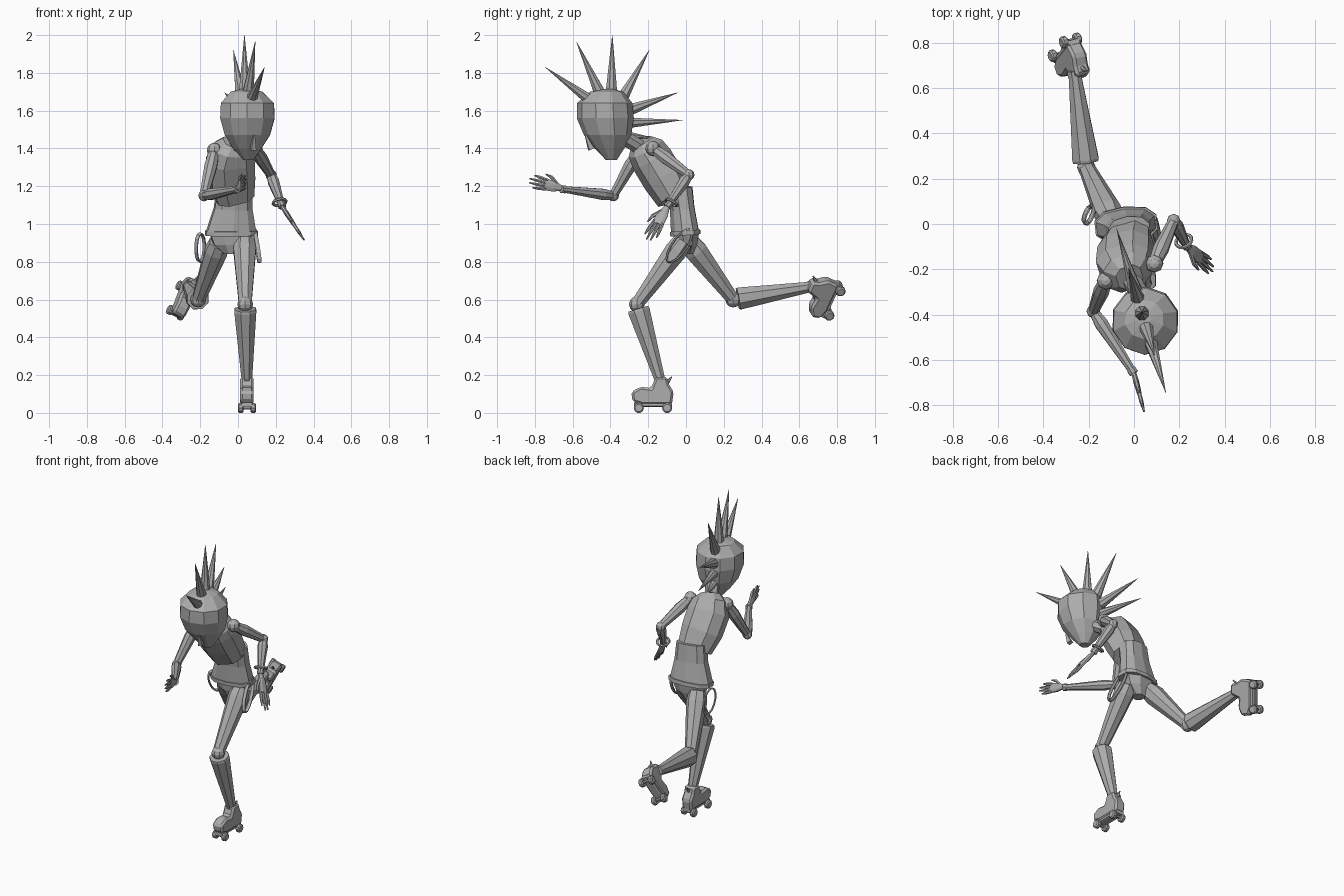
import bpy, bmesh, math
from mathutils import Vector as V, Matrix

cube = bpy.data.objects.get("Cube")
if cube:
    bpy.data.objects.remove(cube, do_unlink=True)

grey = bpy.data.materials.new("plain_grey")
grey.use_nodes = True
grey.diffuse_color = (0.42, 0.42, 0.42, 1)
grey.node_tree.nodes["Principled BSDF"].inputs["Base Color"].default_value = grey.diffuse_color


def finish(name, bm):
    bmesh.ops.recalc_face_normals(bm, faces=bm.faces)
    mesh = bpy.data.meshes.new(name)
    bm.to_mesh(mesh)
    bm.free()
    obj = bpy.data.objects.new(name, mesh)
    mesh.materials.append(grey)
    bpy.context.collection.objects.link(obj)
    return obj


def tube(name, points, radii, lateral=(1, 0, 0), sides=8, power=1.0, normal=None, closed=False):
    """Loft elliptical (or boxy, power < 1) sections along a path."""
    pts = [V(p) for p in points]
    n = len(pts)
    bm = bmesh.new()
    rings = []
    for i, p in enumerate(pts):
        if closed:
            d = pts[(i + 1) % n] - pts[i - 1]
        else:
            d = pts[min(i + 1, n - 1)] - pts[max(i - 1, 0)]
        d = V(normal) if normal else d.normalized()
        a = V(lateral) - d * d.dot(V(lateral))
        a.normalize()
        b = d.cross(a)
        r = radii[i] if isinstance(radii, list) else radii
        ra, rb = r if isinstance(r, tuple) else (r, r)
        ring = []
        for k in range(sides):
            t = 2 * math.pi * (k + 0.5) / sides
            c, s = math.cos(t), math.sin(t)
            c = math.copysign(abs(c) ** power, c)
            s = math.copysign(abs(s) ** power, s)
            ring.append(bm.verts.new(p + a * c * ra + b * s * rb))
        rings.append(ring)
    pairs = list(zip(rings, rings[1:]))
    if closed:
        pairs.append((rings[-1], rings[0]))
    for low, high in pairs:
        for k in range(sides):
            j = (k + 1) % sides
            bm.faces.new((low[k], low[j], high[j], high[k]))
    if not closed:
        bm.faces.new(rings[0])
        bm.faces.new(rings[-1])
    return finish(name, bm)


def ball(name, centre, radius):
    bm = bmesh.new()
    bmesh.ops.create_uvsphere(bm, u_segments=8, v_segments=6, radius=radius,
                              matrix=Matrix.Translation(centre))
    return finish(name, bm)


def loop(name, centre, long_axis, short_axis, radius, steps=14):
    """Closed ring of thin cord or band."""
    pts = []
    for k in range(steps):
        t = 2 * math.pi * k / steps
        pts.append(V(centre) + V(long_axis) * math.cos(t) + V(short_axis) * math.sin(t))
    return tube(name, pts, radius, V(long_axis).cross(V(short_axis)).normalized(), 6, closed=True)


# Head: an egg narrowing to the chin, facing slightly to its left
FACE = V((0.29, -0.957, 0))
tube("head",
     [(0.055, -0.395, 1.34), (0.05, -0.405, 1.40), (0.05, -0.415, 1.47), (0.05, -0.427, 1.56),
      (0.05, -0.43, 1.64), (0.045, -0.42, 1.70), (0.045, -0.415, 1.715)],
     [0.03, 0.078, 0.125, 0.151, 0.147, 0.088, 0.03], FACE, 10, normal=(0, 0, 1))
tube("nose", [(0.086, -0.532, 1.47), (0.08, -0.502, 1.395)], [0.005, 0.02], FACE, 4)
tube("neck", [(0.045, -0.35, 1.47), (-0.01, -0.25, 1.41)], 0.042)

# Row of hair spikes fanning over the head: base y, z, tip y, z, radius
spikes = [(-0.50, 1.65, -0.745, 1.83, 0.032), (-0.45, 1.68, -0.58, 1.965, 0.034),
          (-0.395, 1.69, -0.39, 2.0, 0.034), (-0.34, 1.66, -0.195, 1.92, 0.034),
          (-0.31, 1.60, -0.045, 1.695, 0.034), (-0.31, 1.535, -0.02, 1.55, 0.03),
          (-0.32, 1.47, -0.17, 1.455, 0.025)]
for i, (by, bz, ty, tz, r) in enumerate(spikes):
    ends = [(0.04 - 0.3 * (y + 0.41), y, z) for y, z in ((by, bz), (ty, tz))]
    tube(f"hair_spike_{i + 1}", ends, [r, 0.001])

# Leaning torso, turned so the right shoulder leads
TURN = (0.95, 0.3, 0)
tube("chest",
     [(-0.02, -0.065, 1.14), (-0.035, -0.12, 1.24), (-0.04, -0.18, 1.34),
      (-0.03, -0.215, 1.40), (-0.02, -0.235, 1.435)],
     [(0.105, 0.09), (0.125, 0.105), (0.127, 0.105), (0.105, 0.095), (0.06, 0.06)],
     TURN, 8, 0.75)
tube("shirt_skirt", [(-0.02, -0.035, 1.19), (-0.025, -0.02, 1.08), (-0.035, -0.005, 0.95)],
     [(0.095, 0.07), (0.105, 0.066), (0.138, 0.075)], (1, 0.1, 0.15), 10, 0.8)
tube("belt", [(-0.035, -0.005, 0.965), (-0.035, -0.003, 0.94)], (0.143, 0.081),
     (1, 0.1, 0.15), 10, 0.8)
tube("pelvis", [(-0.035, 0.0, 0.95), (-0.035, 0.0, 0.89), (-0.035, 0.0, 0.84)],
     [(0.125, 0.07), (0.10, 0.06), (0.04, 0.04)], (1, 0.1, 0.15), 8)

# Hanging loops at the hips
loop("left_hip_loop", (0.10, -0.035, 0.885), (0.015, -0.06, -0.085), (0, 0.032, -0.022), (0.012, 0.006))
loop("right_hip_loop", (-0.20, 0.04, 0.875), (0, 0.03, -0.075), (0.022, 0.025, 0.005), (0.012, 0.006))

# Arms
def arm(side, shoulder, elbow, wrist):
    s, e, w = V(shoulder), V(elbow), V(wrist)
    tube(side + "_upper_arm", [s, s.lerp(e, 0.35), e], [0.028, 0.036, 0.024])
    ball(side + "_shoulder", s, 0.04)
    ball(side + "_elbow", e, 0.03)
    tube(side + "_forearm", [e, e.lerp(w, 0.2), w], [0.022, 0.032, 0.017])
    tube(side + "_cuff", [e.lerp(w, 0.93), w], 0.022)


arm("right", (-0.125, -0.25, 1.39), (-0.18, -0.385, 1.15), (0.0, -0.66, 1.185))
arm("left", (0.09, -0.175, 1.40), (0.175, 0.015, 1.26), (0.235, -0.10, 1.09))
loop("left_bracelet", (0.22, -0.075, 1.115), (0.033, 0.015, 0), (-0.01, 0.025, -0.018), 0.008)


# Hands: flat palm, four fingers and a thumb
def hand(side, wrist, tip, spread):
    w = V(wrist)
    d = V(tip) - w
    a = V(spread)
    a = (a - d * (a.dot(d) / d.dot(d))).normalized()
    tube(side + "_palm", [w, w + d * 0.22, w + d * 0.52],
         [(0.015, 0.012), (0.03, 0.014), (0.034, 0.011)], a, 8)
    for k, reach in enumerate((0.88, 1.0, 0.98, 0.85)):
        o = a * (1.5 - k)
        tube(f"{side}_finger_{k + 1}",
             [w + d * 0.45 + o * 0.016, w + d * 0.72 + o * 0.02, w + d * reach + o * 0.022],
             [0.009, 0.009, 0.004], a, 6)
    tube(side + "_thumb", [w + d * 0.15 + a * 0.015, w + d * 0.36 + a * 0.045, w + d * 0.55 + a * 0.053],
         [0.01, 0.01, 0.004], a, 6)


hand("right", (0.0, -0.66, 1.19), (0.045, -0.83, 1.23), (0, 0, 1))
hand("left", (0.235, -0.10, 1.09), (0.35, -0.20, 0.915), (0, -1, 0))


# Legs: thigh, knee and a stiff gaiter flaring up to the knee
def leg(side, hip, knee, ankle):
    h, k, a = V(hip), V(knee), V(ankle)
    tube(side + "_thigh", [h, h.lerp(k, 0.15), k], [0.055, 0.064, 0.036])
    ball(side + "_knee", k, 0.042)
    tube(side + "_gaiter", [k.lerp(a, 0.06), k.lerp(a, 0.09), a], [0.06, 0.063, 0.029], sides=8)
    tube(side + "_ankle_band", [k.lerp(a, 0.96), k.lerp(a, 1.03)], 0.034)


leg("left", (0.035, -0.015, 0.91), (0.038, -0.26, 0.575), (0.047, -0.135, 0.165))
leg("right", (-0.10, 0.02, 0.90), (-0.21, 0.25, 0.60), (-0.262, 0.665, 0.668))


# Roller skates, built from the wheel midpoint, the toe direction and up
def skate(side, mid, toe, up):
    mid, t, u = V(mid), V(toe).normalized(), V(up)
    u = (u - t * u.dot(t)).normalized()
    x = t.cross(u)
    place = lambda f, s, h: mid + t * f + x * s + u * h

    profile = [(0.115, 0.085), (0.108, 0.035), (0.06, 0.018), (-0.10, 0.018), (-0.11, 0.085),
               (-0.085, 0.125), (-0.075, 0.165), (-0.015, 0.165), (0.01, 0.105), (0.065, 0.112)]
    bm = bmesh.new()
    face = bm.faces.new([bm.verts.new(place(f, -0.036, h)) for f, h in profile])
    out = bmesh.ops.extrude_face_region(bm, geom=[face])
    moved = [g for g in out["geom"] if isinstance(g, bmesh.types.BMVert)]
    bmesh.ops.translate(bm, verts=moved, vec=x * 0.072)
    boot = finish(side + "_boot", bm)
    bevel = boot.modifiers.new("soft_edges", "BEVEL")
    bevel.width, bevel.segments = 0.012, 1

    tube(side + "_skate_plate", [place(-0.10, 0, 0.018), place(0.10, 0, 0.018)], (0.03, 0.012), x, 8, 0.5)
    for end, f in (("rear", -0.075), ("front", 0.075)):
        tube(f"{side}_{end}_axle", [place(f, -0.04, 0), place(f, 0.04, 0)], 0.009, u, 6)
        for s in (-1, 1):
            tube(f"{side}_{end}_wheel_{'inner' if s < 0 else 'outer'}",
                 [place(f, s * 0.018, 0), place(f, s * 0.024, 0), place(f, s * 0.042, 0), place(f, s * 0.048, 0)],
                 [0.02, 0.027, 0.027, 0.02], u, 10)
    # Pull tab behind the ankle
    tube(side + "_boot_tab", [place(-0.075, 0, 0.135), place(-0.10, 0, 0.165)], [0.012, 0.003], x, 6)


skate("left", (0.047, -0.175, 0.026), (0, -1, 0), (0, 0, 1))
skate("right", (-0.305, 0.78, 0.595), (-0.05, -0.06, -0.13), (0.17, -0.97, -0.17))
